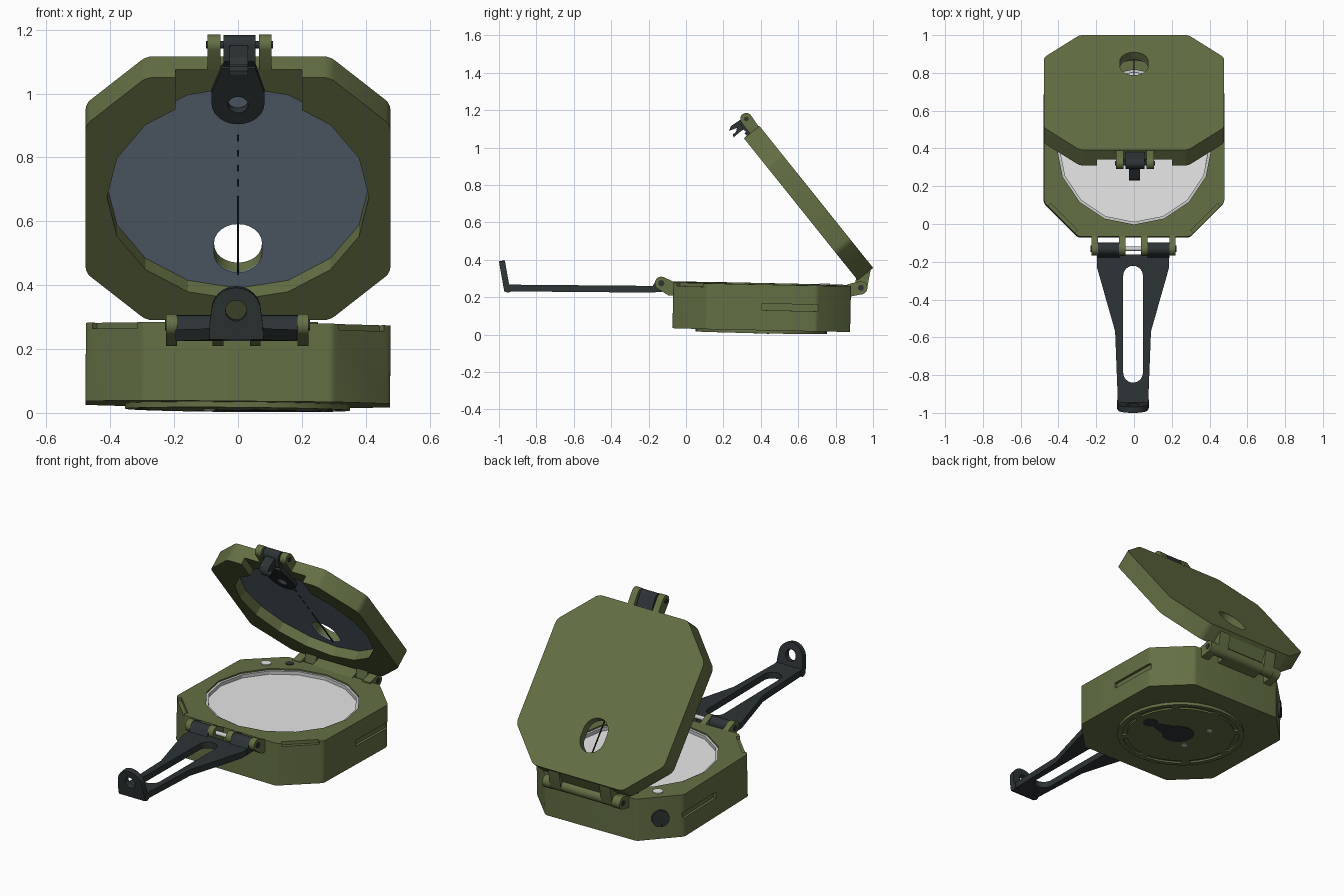
import bpy, bmesh
from math import radians, pi, cos, sin
from mathutils import Matrix
from mathutils.geometry import convex_hull_2d

if "Cube" in bpy.data.objects:
    bpy.data.objects.remove(bpy.data.objects["Cube"])


def material(name, rgb):
    m = bpy.data.materials.new(name)
    m.use_nodes = True
    col = (*rgb, 1)
    m.diffuse_color = col
    m.node_tree.nodes["Principled BSDF"].inputs["Base Color"].default_value = col
    return m


OLIVE = material("olive paint", (0.126, 0.16, 0.058))
DARK = material("dark metal", (0.026, 0.034, 0.036))
DIAL = material("dial grey", (0.82, 0.82, 0.82))
SILVER = material("silver", (0.6, 0.61, 0.61))
MIRROR = material("blue mirror", (0.2, 0.26, 0.34))
BLACK = material("black line", (0.008, 0.008, 0.008))

I = Matrix.Identity(4)
# Profile plane yz, extruded along x
SIDE = Matrix(((0, 0, 1, 0), (1, 0, 0, 0), (0, 1, 0, 0), (0, 0, 0, 1)))


def move(x, y, z):
    return Matrix.Translation((x, y, z))


def rot(deg, axis):
    return Matrix.Rotation(radians(deg), 4, axis)


def circle(x, y, r, n=24):
    return [(x + r * cos(2 * pi * i / n), y + r * sin(2 * pi * i / n)) for i in range(n)]


def rect(x0, x1, y0, y1):
    return [(x0, y0), (x1, y0), (x1, y1), (x0, y1)]


def hull(*groups):
    pts = [p for g in groups for p in g]
    return [pts[i] for i in convex_hull_2d(pts)]


def octagon(w, h, c, cy=0):
    q = [(w, h - c), (w - c, h)]
    pts = q + [(-x, y) for x, y in reversed(q)]
    pts += [(-x, -y) for x, y in pts]
    return [(x, y + cy) for x, y in pts]


def prism(name, pts, lo, hi, mat=None, M=I, bevel=0):
    """Extrude a flat outline from lo to hi, then place it with M."""
    bm = bmesh.new()
    base = bm.faces.new([bm.verts.new((x, y, lo)) for x, y in pts])
    ext = bmesh.ops.extrude_face_region(bm, geom=[base])["geom"]
    for v in ext:
        if isinstance(v, bmesh.types.BMVert):
            v.co.z = hi
    bm.normal_update()
    if bevel:
        edges = [e for e in bm.edges if abs(e.verts[0].co.z - e.verts[1].co.z) > 1e-5]
        bmesh.ops.bevel(bm, geom=edges, offset=bevel, segments=3, profile=0.5, affect='EDGES')
    bm.transform(M)
    bm.normal_update()
    bmesh.ops.recalc_face_normals(bm, faces=bm.faces)
    me = bpy.data.meshes.new(name)
    bm.to_mesh(me)
    bm.free()
    ob = bpy.data.objects.new(name, me)
    bpy.context.collection.objects.link(ob)
    if mat:
        me.materials.append(mat)
    return ob


def cut(ob, pts, lo, hi, M=I):
    """Subtract an extruded outline from an object."""
    tool = prism("cutter", pts, lo, hi, None, M)
    mod = ob.modifiers.new("cut", 'BOOLEAN')
    mod.operation, mod.solver, mod.object = 'DIFFERENCE', 'EXACT', tool
    bpy.context.view_layer.objects.active = ob
    bpy.ops.object.modifier_apply(modifier=mod.name)
    bpy.data.objects.remove(tool)


# Body: slightly tilted octagonal case
CY = 0.405
T = move(0, CY, 0.15) @ rot(-1.2, 'X') @ rot(0.5, 'Y') @ move(0, -CY, -0.15)
body = prism("case_body", octagon(0.477, 0.475, 0.182, CY), 0.027, 0.272, OLIVE, T, 0.012)
cut(body, circle(0, CY, 0.41, 16), 0.235, 0.4, T)
for s in (1, -1):
    cut(body, rect(0.405, 0.705, 0.135, 0.17), -0.015, 0.05,
        T @ move(s * 0.477, 0, 0) @ Matrix.Diagonal((s, 1, 1, 1)) @ SIDE)
    corner = T @ move(s * 0.387, 0.02, 0) @ rot(-90 + s * 45, 'Z') @ SIDE
    cut(body, rect(-0.1, 0.1, 0.253, 0.35), -0.022, 0.05, corner)

# Dial and rim
prism("dial_face", circle(0, CY, 0.398, 16), 0.23, 0.245, DIAL, T)
rim = prism("dial_rim", circle(0, CY, 0.412, 16), 0.232, 0.264, SILVER, T)
cut(rim, circle(0, CY, 0.396, 16), 0.2, 0.3, T)

# Small fittings on the case
prism("level_bubble", circle(-0.34, 0.74, 0.028), 0.265, 0.277, DIAL, T)
prism("top_screw", circle(-0.24, 0.815, 0.022), 0.265, 0.275, DARK, T)
knob_place = T @ move(-0.387, 0.79, 0) @ rot(135, 'Z') @ SIDE
knob = prism("side_knob", circle(0, 0.15, 0.048), -0.01, 0.014, DARK, knob_place)
cut(knob, rect(-0.005, 0.005, 0.05, 0.25), 0.007, 0.05, knob_place)

# Underside: round base with broken groove, keyhole plate, screws
base = prism("round_base", circle(0, CY, 0.352, 32), 0.01, 0.04, OLIVE, T)
for k in range(8):
    a = [radians(k * 45 + 4 + i * 37 / 5) for i in range(6)]
    arc = [(0.325 * cos(t), CY + 0.325 * sin(t)) for t in a]
    arc += [(0.3 * cos(t), CY + 0.3 * sin(t)) for t in reversed(a)]
    cut(base, arc, -0.05, 0.02, T)
prism("keyhole_plate", circle(0.02, CY, 0.09), 0.0075, 0.012, DARK, T)
prism("keyhole_tail", hull(circle(0.06, CY, 0.06), circle(0.16, CY, 0.03)), 0.008, 0.012, DARK, T)
prism("keyhole_end", circle(0.22, CY, 0.042), 0.0075, 0.012, DARK, T)
for y in (0.55, 0.33):
    prism("base_screw", circle(-0.09, y, 0.016, 12), 0.007, 0.012, SILVER, T)

# Lid: local y runs up the lid, local z faces inward
L = move(0, 0.61, 0.675) @ rot(128.7, 'X')
window = hull(circle(0, -0.272, 0.075), circle(0, -0.228, 0.075))
lid = prism("lid", octagon(0.477, 0.487, 0.19, -0.006), -0.106, 0, OLIVE, L, 0.02)
cut(lid, circle(0, 0, 0.41, 16), -0.062, 0.1, L)
cut(lid, rect(-0.195, 0.2, 0.25, 0.6), -0.04, 0.1, L)
cut(lid, window, -0.2, 0.1, L)
mirror = prism("mirror", circle(0, 0, 0.411, 16), -0.066, -0.057, MIRROR, L)
cut(mirror, window, -0.2, 0.1, L)
prism("sight_line", rect(-0.003, 0.003, -0.355, -0.04), -0.06, -0.055, BLACK, L)
for k in range(4):
    y = 0.0 + k * 0.06
    prism("sight_line_dash", rect(-0.003, 0.003, y, y + 0.025), -0.06, -0.055, BLACK, L)

# Peep ring lying at the top of the mirror
ring = prism("peep_ring", hull(circle(0, 0.36, 0.083), rect(-0.083, 0.083, 0.36, 0.40),
                               rect(-0.05, 0.055, 0.36, 0.5)), -0.045, -0.02, DARK, L)
cut(ring, circle(0, 0.355, 0.032), -0.2, 0.1, L)

# Top lugs and folding sight on the lid
for x in (-0.095, 0.065):
    prism("lid_top_lug", hull(circle(0.322, 1.153, 0.032), [(0.354, 1.059), (0.4, 1.096)]),
          x, x + 0.04, OLIVE, SIDE)
prism("top_pin", circle(0.322, 1.153, 0.012, 12), -0.1, 0.11, DARK, SIDE)
prism("sight_barrel", hull(circle(0.322, 1.153, 0.03), [(0.3, 1.1), (0.345, 1.07), (0.39, 1.09)]),
      -0.045, 0.055, DARK, SIDE)
fork = [(0.33, 1.175), (0.24, 1.115), (0.23, 1.09), (0.272, 1.105), (0.268, 1.085),
        (0.25, 1.07), (0.255, 1.055), (0.29, 1.085), (0.34, 1.12)]
prism("sight_fork", fork, -0.026, 0.032, DARK, SIDE)

# Rear hinge between body and lid
for s in (1, -1):
    x = s * 0.225 - 0.025
    prism("body_rear_lug", hull(circle(0.935, 0.25, 0.035), [(0.86, 0.2), (0.86, 0.268)]),
          x, x + 0.05, OLIVE, SIDE)
    x = s * 0.165 - 0.035
    prism("lid_rear_lug", hull(circle(0.935, 0.25, 0.033), [(0.91, 0.31), (0.99, 0.36)]),
          x, x + 0.07, OLIVE, SIDE)
    prism("rear_pin_head", circle(0.935, 0.25, 0.016, 12), s * 0.24, s * 0.253, DARK, SIDE)
prism("rear_barrel", hull(circle(0.935, 0.25, 0.032), [(0.86, 0.21), (0.86, 0.26)]),
      -0.13, 0.13, OLIVE, SIDE)
prism("lid_hinge_plate", [(0.93, 0.285), (0.975, 0.36), (0.988, 0.355), (0.95, 0.28)],
      -0.14, 0.14, OLIVE, SIDE)

# Front hinge
for x in (-0.225, -0.08, 0.037, 0.187):
    prism("front_lug", hull(circle(-0.132, 0.275, 0.035), [(-0.06, 0.21), (-0.095, 0.21), (-0.06, 0.28)]),
          x, x + 0.034, OLIVE, SIDE)
for x in (-0.191, 0.071):
    prism("arm_knuckle", hull(circle(-0.132, 0.272, 0.034), [(-0.18, 0.227), (-0.18, 0.257), (-0.13, 0.227)]),
          x, x + 0.116, DARK, SIDE)
prism("front_pin", circle(-0.132, 0.275, 0.012, 12), -0.22, 0.215, SILVER, SIDE)
for x in (-0.229, 0.215):
    prism("front_pin_head", circle(-0.132, 0.275, 0.017, 12), x, x + 0.01, DARK, SIDE)

# Sighting arm with long slot
A = move(-0.005, 0, 0) @ rot(-0.5, 'X')
half = [(0.19, -0.165), (0.19, -0.235), (0.095, -0.57), (0.08, -0.955)]
arm = prism("sighting_arm", half + [(-x, y) for x, y in reversed(half)], 0.223, 0.259, DARK, A)
cut(arm, hull(circle(0, -0.275, 0.052), circle(0, -0.79, 0.052)), 0, 1, A)

# Upright ring sight on the arm tip
S = move(-0.006, -0.94, 0.235) @ rot(100, 'X')
tip = prism("arm_ring_sight", hull(circle(0, 0.087, 0.078), rect(-0.083, 0.083, 0, 0.05)),
            0, 0.032, DARK, S)
cut(tip, circle(0, 0.092, 0.033), -0.1, 0.1, S)
for x in (-0.09, 0.04):
    prism("tip_knuckle", circle(-0.952, 0.247, 0.022), x, x + 0.04, DARK, SIDE)

# Smooth shading with sharp corners kept
bpy.ops.object.select_all(action='DESELECT')
for ob in bpy.context.collection.objects:
    if ob.type == 'MESH':
        ob.select_set(True)
        bpy.context.view_layer.objects.active = ob
bpy.ops.object.shade_smooth_by_angle(angle=radians(20))
